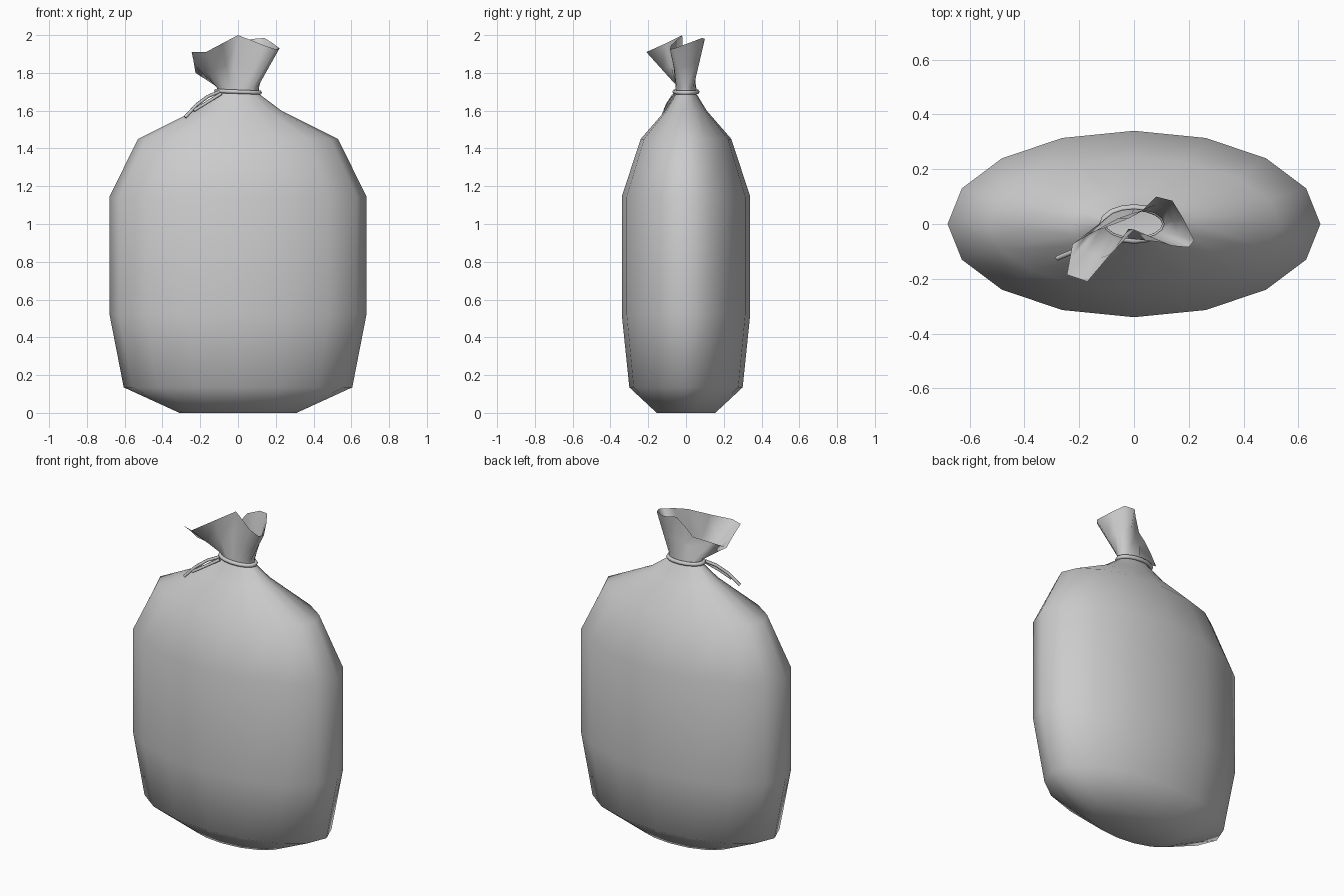
import bpy
import bmesh
from math import cos, sin, tau
from mathutils import Vector

cube = bpy.data.objects.get("Cube")
if cube:
    bpy.data.objects.remove(cube, do_unlink=True)

SIDES = 16


def make_material(name, color):
    mat = bpy.data.materials.new(name)
    mat.use_nodes = True
    mat.diffuse_color = color
    bsdf = mat.node_tree.nodes["Principled BSDF"]
    bsdf.inputs["Base Color"].default_value = color
    bsdf.inputs["Roughness"].default_value = 0.8
    return mat


grey = make_material("sack grey", (0.6, 0.6, 0.6, 1))


def ellipse(rx, ry, z, shift=0.0, sides=SIDES):
    return [Vector((rx * cos(tau * (i + shift) / sides),
                    ry * sin(tau * (i + shift) / sides), z)) for i in range(sides)]


def loft(name, rings, cap_bottom=False, cap_top=False):
    """Skin a stack of closed rings that have equal point counts."""
    bm = bmesh.new()
    loops = [[bm.verts.new(p) for p in ring] for ring in rings]
    for low, high in zip(loops, loops[1:]):
        n = len(low)
        for i in range(n):
            j = (i + 1) % n
            bm.faces.new((low[i], low[j], high[j], high[i]))
    if cap_bottom:
        bm.faces.new(loops[0][::-1])
    if cap_top:
        bm.faces.new(loops[-1])
    mesh = bpy.data.meshes.new(name)
    bm.to_mesh(mesh)
    bm.free()
    mesh.materials.append(grey)
    mesh.shade_smooth()
    obj = bpy.data.objects.new(name, mesh)
    bpy.context.collection.objects.link(obj)
    return obj


def cord(name, points, radius, closed=False):
    """Round string following a path."""
    curve = bpy.data.curves.new(name, "CURVE")
    curve.dimensions = "3D"
    curve.bevel_depth = radius
    curve.bevel_resolution = 1
    curve.use_fill_caps = True
    spline = curve.splines.new("POLY")
    spline.points.add(len(points) - 1)
    for target, p in zip(spline.points, points):
        target.co = (*p, 1)
    spline.use_cyclic_u = closed
    curve.materials.append(grey)
    obj = bpy.data.objects.new(name, curve)
    bpy.context.collection.objects.link(obj)
    return obj


# Full sack: half width, half depth, height
profile = [(.31, .155, 0), (.605, .3, .135), (.68, .34, .52), (.68, .34, 1.145),
           (.53, .24, 1.45), (.23, .11, 1.6), (.11, .055, 1.69)]
loft("sack_body", [ellipse(*row) for row in profile], cap_bottom=True)

# Gathered mouth: neck flaring to a folded, two-lobed rim
rim = [(.22, -.06, 1.93), (.18, .02, 1.96), (.14, .085, 1.985), (.08, .1, 1.98),
       (.03, .05, 1.97), (-.02, .02, 1.9), (-.06, .02, 1.86), (-.15, -.03, 1.83),
       (-.225, -.075, 1.8), (-.235, -.13, 1.86), (-.245, -.185, 1.91),
       (-.17, -.21, 1.91), (-.085, -.11, 1.955), (0, -.02, 2),
       (.14, -.08, 1.945), (.2, -.085, 1.925)]
neck_low = ellipse(.11, .055, 1.69, -1)
neck_high = ellipse(.11, .055, 1.72, -1)
rim = [Vector(p) for p in rim]
middle = [a.lerp(b, .5) for a, b in zip(neck_high, rim)]
middle[13] += Vector((-.02, .02, 0))    # front pleat
middle[6] += Vector((.02, -.02, 0))     # back pleat
loft("sack_mouth", [neck_low, neck_high, middle, rim])

# String tied round the neck, tilted slightly, with two loose ends
tie = [p + Vector((0, 0, -.04 * p.x)) for p in ellipse(.115, .06, 1.7)]
cord("neck_tie", tie, .012, closed=True)
cord("tie_end_long", [(-.1, -.04, 1.7), (-.16, -.07, 1.675),
                      (-.22, -.1, 1.63), (-.28, -.125, 1.565)], .009)
cord("tie_end_short", [(-.09, -.05, 1.69), (-.17, -.09, 1.64),
                       (-.235, -.11, 1.6)], .009)
